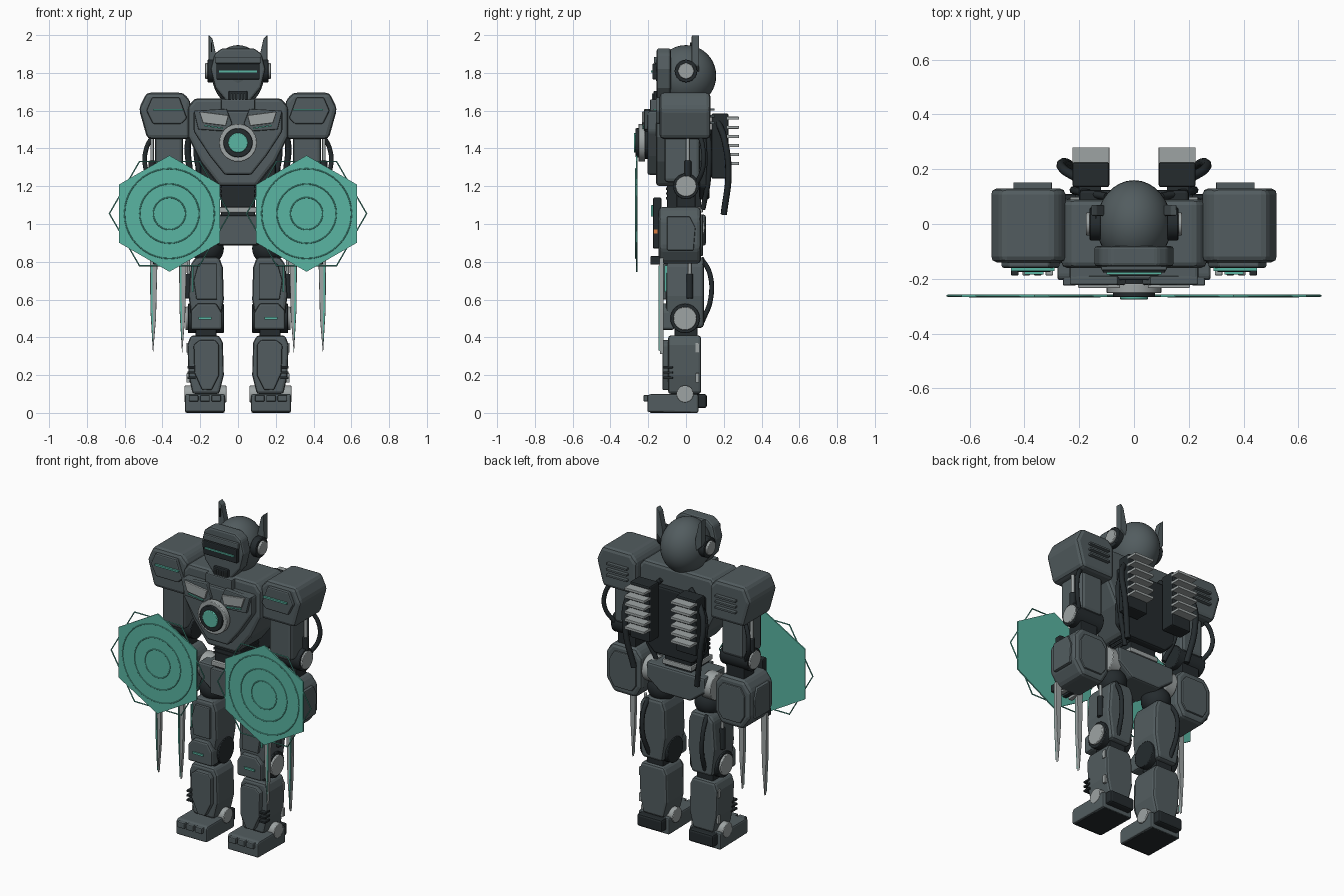
import bpy, bmesh, math
from mathutils import Vector, Matrix

def mat(name, c):
    m = bpy.data.materials.new(name)
    m.diffuse_color = (*c, 1)
    return m

BODY = mat("body_grey", (0.085, 0.108, 0.115))
DARK = mat("dark_grey", (0.018, 0.024, 0.027))
LIGHT = mat("light_metal", (0.34, 0.37, 0.37))
TEAL = mat("teal_glow", (0.10, 0.46, 0.36))
ORANGE = mat("orange_light", (0.7, 0.2, 0.05))

def finish(bm, name, m, bevel=0, smooth=False):
    bmesh.ops.recalc_face_normals(bm, faces=bm.faces)
    me = bpy.data.meshes.new(name)
    bm.to_mesh(me)
    bm.free()
    o = bpy.data.objects.new(name, me)
    bpy.context.collection.objects.link(o)
    me.materials.append(m)
    if bevel:
        b = o.modifiers.new("bevel", 'BEVEL')
        b.width, b.segments, b.limit_method = bevel, 2, 'ANGLE'
    if smooth:
        bpy.context.view_layer.objects.active = o
        o.select_set(True)
        bpy.ops.object.shade_smooth_by_angle(angle=math.radians(35))
        o.select_set(False)
    return o

def prism(name, pts, y0, y1, m=BODY, bevel=0.012, s=1, axis='y'):
    """Extrude an xz profile along y (or a yz profile along x); s mirrors in x."""
    bm = bmesh.new()
    def place(p, d):
        return (s * p[0], d, p[1]) if axis == 'y' else (s * d, p[0], p[1])
    a = [bm.verts.new(place(p, y0)) for p in pts]
    b = [bm.verts.new(place(p, y1)) for p in pts]
    bm.faces.new(a)
    bm.faces.new(b)
    for i in range(len(pts)):
        j = (i + 1) % len(pts)
        bm.faces.new((a[i], a[j], b[j], b[i]))
    return finish(bm, name, m, bevel)

def box(name, x, y, z, m=BODY, bevel=0.006, s=1):
    return prism(name, [(x[0], z[0]), (x[1], z[0]), (x[1], z[1]), (x[0], z[1])], y[0], y[1], m, bevel, s)

def cyl(name, c, r, depth, axis='x', m=LIGHT, s=1, seg=32, bevel=0.004):
    bm = bmesh.new()
    rot = {'x': Matrix.Rotation(math.pi / 2, 4, 'Y'), 'y': Matrix.Rotation(math.pi / 2, 4, 'X'), 'z': Matrix()}[axis]
    bmesh.ops.create_cone(bm, cap_ends=True, segments=seg, radius1=r, radius2=r, depth=depth,
                          matrix=Matrix.Translation((s * c[0], c[1], c[2])) @ rot)
    return finish(bm, name, m, bevel, True)

def ball(name, c, r, m=BODY, s=1):
    bm = bmesh.new()
    bmesh.ops.create_uvsphere(bm, u_segments=32, v_segments=20, radius=1,
                              matrix=Matrix.Translation((s * c[0], c[1], c[2])) @ Matrix.Diagonal((*r, 1)))
    return finish(bm, name, m, 0, True)

def tube(name, pts, r, m=DARK, s=1, cyclic=False, spline='BEZIER'):
    cu = bpy.data.curves.new(name, 'CURVE')
    cu.dimensions, cu.bevel_depth, cu.bevel_resolution, cu.use_fill_caps = '3D', r, 2, True
    sp = cu.splines.new(spline)
    P = sp.bezier_points if spline == 'BEZIER' else sp.points
    P.add(len(pts) - 1)
    for q, p in zip(P, pts):
        v = (s * p[0], p[1], p[2])
        if spline == 'BEZIER':
            q.co, q.handle_left_type, q.handle_right_type = v, 'AUTO', 'AUTO'
        else:
            q.co = (*v, 1)
    sp.use_cyclic_u = cyclic
    cu.materials.append(m)
    o = bpy.data.objects.new(name, cu)
    bpy.context.collection.objects.link(o)

def ring_pts(cx, y, cz, r, n, a0=0):
    return [(cx + r * math.cos(a0 + k * math.tau / n), y, cz + r * math.sin(a0 + k * math.tau / n)) for k in range(n)]

def sym(pts):
    return pts + [(-x, z) for x, z in reversed(pts)]

# Head
ball("head", (0, 0, 1.785), (0.137, 0.16, 0.162))
prism("face_plate", sym([(0.05, 1.635), (0.12, 1.72), (0.145, 1.82), (0.125, 1.90), (0.085, 1.93)]), -0.155, -0.08)
box("brow", (-0.12, 0.12), (-0.17, -0.14), (1.85, 1.885))
box("visor", (-0.115, 0.115), (-0.178, -0.15), (1.765, 1.85), DARK)
box("visor_light", (-0.10, 0.10), (-0.185, -0.17), (1.803, 1.813), TEAL, 0)
box("mouth_guard", (-0.05, 0.05), (-0.172, -0.15), (1.655, 1.705), DARK)
for k in range(5):
    box("mouth_bar", (-0.038 + k * 0.017, -0.030 + k * 0.017), (-0.18, -0.17), (1.66, 1.69), BODY, 0)
cyl("neck", (0, 0, 1.65), 0.075, 0.12, 'z', DARK)
box("sensor_stick", (-0.143, -0.137), (0.02, 0.05), (1.91, 1.96), DARK, 0)

# Torso
prism("torso", sym([(0.1, 1.2), (0.2, 1.33), (0.265, 1.46), (0.265, 1.62), (0.23, 1.665)]), -0.16, 0.09, BODY, 0.02)
prism("chest_front", sym([(0.07, 1.26), (0.15, 1.36), (0.235, 1.49), (0.235, 1.6), (0.06, 1.6)]), -0.205, -0.14)
box("collar", (-0.09, 0.09), (-0.19, -0.06), (1.58, 1.66))
cyl("core_housing", (0, -0.205, 1.43), 0.085, 0.08, 'y', DARK)
cyl("core_ring", (0, -0.235, 1.43), 0.1, 0.035, 'y', LIGHT)
cyl("core_bezel", (0, -0.252, 1.43), 0.077, 0.03, 'y', DARK)
cyl("core_light", (0, -0.263, 1.43), 0.052, 0.024, 'y', TEAL)
prism("back_panel", sym([(0.13, 1.13), (0.2, 1.2), (0.2, 1.55)]), 0.07, 0.125, DARK)
box("waist", (-0.09, 0.09), (-0.1, 0.08), (1.03, 1.25), DARK)
for z in (1.13, 1.155, 1.18):
    box("waist_rib", (-0.095, 0.095), (-0.105, 0.085), (z, z + 0.012), DARK, 0)
box("belt", (-0.1, 0.1), (-0.12, 0.09), (1.06, 1.09), LIGHT)
prism("pelvis", sym([(0.10, 0.885), (0.2, 0.96), (0.2, 1.05)]), -0.10, 0.105)
box("pelvis_front", (-0.1, 0.1), (-0.13, -0.08), (0.89, 1.045))

for s in (-1, 1):
    # Head sides
    cyl("ear_base", (0.142, 0, 1.81), 0.06, 0.04, 'x', DARK, s)
    cyl("ear_cap", (0.16, 0, 1.81), 0.042, 0.03, 'x', LIGHT, s)
    prism("antenna", [(0.115, 1.8), (0.155, 1.84), (0.155, 2.0), (0.135, 1.98), (0.11, 1.87)], 0.03, 0.07, BODY, 0.004, s)
    # Chest vents
    prism("pectoral", [(0.03, 1.53), (0.06, 1.49), (0.21, 1.5), (0.235, 1.6), (0.06, 1.61)], -0.222, -0.19, BODY, 0.006, s)
    prism("chest_vent", [(0.065, 1.52), (0.185, 1.535), (0.205, 1.595), (0.05, 1.575)][::1], -0.234, -0.21, LIGHT, 0.004, s)
    prism("chest_light", [(0.08, 1.503), (0.18, 1.518), (0.18, 1.525), (0.08, 1.51)], -0.23, -0.21, TEAL, 0, s)
    # Backpack with cooling fins and hoses
    box("backpack", (0.09, 0.225), (0.135, 0.225), (1.24, 1.585), DARK, 0.008, s)
    box("backpack_mount", (0.12, 0.2), (0.08, 0.14), (1.3, 1.5), DARK, 0, s)
    for k in range(6):
        z = 1.32 + 0.048 * k
        box("cooling_fin", (0.09, 0.225), (0.21, 0.28), (z - 0.008, z + 0.008), LIGHT, 0.002, s)
    tube("back_hose", [(0.21, 0.17, 1.54), (0.258, 0.2, 1.46), (0.255, 0.225, 1.28), (0.215, 0.2, 1.05)], 0.017, DARK, s)
    tube("side_hose", [(0.1, 0.1, 1.58), (0.21, 0.12, 1.45), (0.2, 0.12, 1.25), (0.14, 0.09, 1.08)], 0.014, DARK, s)
    # Shoulder
    prism("shoulder", [(0.25, 1.45), (0.48, 1.45), (0.525, 1.61), (0.485, 1.695), (0.29, 1.695), (0.25, 1.65)], -0.14, 0.13, BODY, 0.022, s)
    prism("shoulder_plate", [(0.27, 1.56), (0.3, 1.53), (0.45, 1.53), (0.485, 1.6), (0.455, 1.67), (0.31, 1.67)], -0.16, -0.13, BODY, 0.008, s)
    box("shoulder_light", (0.29, 0.45), (-0.172, -0.15), (1.6, 1.61), TEAL, 0, s)
    for k in range(3):
        z = 1.53 + k * 0.035
        box("shoulder_slat", (0.3, 0.44), (0.12, 0.152), (z, z + 0.012), DARK if k == 9 else BODY, 0.002, s)
    # Arm
    box("upper_arm", (0.29, 0.44), (-0.115, 0.075), (1.22, 1.48), BODY, 0.02, s)
    cyl("elbow", (0.37, 0, 1.2), 0.068, 0.19, 'x', DARK, s)
    cyl("elbow_cap", (0.465, 0, 1.2), 0.055, 0.02, 'x', LIGHT, s)
    cyl("arm_piston", (0.455, 0.01, 1.29), 0.018, 0.09, 'z', DARK, s)
    cyl("arm_piston_rod", (0.455, 0.01, 1.38), 0.009, 0.16, 'z', LIGHT, s)
    box("elbow_link", (0.31, 0.43), (-0.05, 0.05), (1.06, 1.2), DARK, 0.005, s)
    tube("arm_hose", [(0.44, 0.07, 1.48), (0.485, 0.09, 1.4), (0.49, 0.09, 1.3), (0.44, 0.05, 1.2)], 0.013, DARK, s)
    prism("forearm", [(0.25, 0.86), (0.29, 0.79), (0.44, 0.79), (0.495, 0.87), (0.495, 1.03), (0.45, 1.09), (0.29, 1.09), (0.25, 1.04)], -0.145, 0.08, BODY, 0.022, s)
    prism("forearm_back_panel", [(0.28, 0.87), (0.31, 0.83), (0.43, 0.83), (0.46, 0.88), (0.46, 1.0), (0.43, 1.05), (0.31, 1.05), (0.28, 1.01)], 0.07, 0.09, BODY, 0.006, s)
    prism("forearm_side_panel", [(-0.1, 0.86), (0.04, 0.86), (0.05, 0.98), (0.02, 1.04), (-0.1, 1.04)], 0.48, 0.505, BODY, 0.006, s, 'x')
    # Shield emitter and claws
    box("emitter", (0.3, 0.43), (-0.175, -0.13), (0.87, 1.14), DARK, 0.008, s)
    box("emitter_light", (0.33, 0.4), (-0.185, -0.165), (1.04, 1.1), TEAL, 0.003, s)
    box("status_light", (0.42, 0.437), (-0.172, -0.15), (0.95, 0.97), ORANGE, 0, s)
    for k in range(4):
        x = 0.295 + k * 0.042
        box("knuckle", (x, x + 0.028), (-0.188, -0.12), (0.785, 0.83), DARK if k % 2 else LIGHT, 0.004, s)
    for x in (0.292, 0.446):
        prism("claw", [(x - 0.02, 0.82), (x + 0.02, 0.82), (x + 0.018, 0.55), (x + 0.004, 0.31), (x - 0.012, 0.5)], -0.14, -0.118, LIGHT, 0.003, s)
        prism("claw_edge", [(x + 0.008, 0.78), (x + 0.016, 0.78), (x + 0.014, 0.55), (x + 0.003, 0.33)], -0.146, -0.135, TEAL, 0, s)
    # Energy shield: solid hexagon, turned hexagon outline and rings
    hexa = [(p[0], p[2]) for p in ring_pts(0.363, 0, 1.055, 0.308, 6, math.pi / 6)]
    prism("energy_shield", hexa, -0.266, -0.258, TEAL, 0, s)
    tube("shield_outline", ring_pts(0.363, -0.262, 1.055, 0.318, 6), 0.004, TEAL, s, True, 'POLY')
    for r in (0.085, 0.157, 0.238):
        tube("shield_ring", ring_pts(0.363, -0.266, 1.055, r, 40), 0.003, TEAL, s, True, 'POLY')
    # Hip and thigh
    cyl("hip_joint", (0.2, 0.02, 0.98), 0.08, 0.07, 'x', LIGHT, s)
    ball("hip_ball", (0.16, 0, 0.87), (0.085, 0.085, 0.085), DARK, s)
    prism("thigh", [(0.1, 0.45), (0.24, 0.45), (0.262, 0.62), (0.25, 0.79), (0.22, 0.825), (0.1, 0.825), (0.08, 0.77), (0.075, 0.6)], -0.105, 0.095, BODY, 0.018, s)
    prism("thigh_plate", [(0.11, 0.6), (0.22, 0.6), (0.235, 0.7), (0.21, 0.79), (0.11, 0.79)], -0.122, -0.09, BODY, 0.006, s)
    box("thigh_light", (0.235, 0.243), (-0.115, -0.1), (0.64, 0.78), TEAL, 0, s)
    tube("thigh_hose", [(0.2, 0.08, 0.82), (0.205, 0.125, 0.74), (0.2, 0.13, 0.6), (0.19, 0.085, 0.48)], 0.013, DARK, s)
    cyl("thigh_piston", (0.262, 0.02, 0.67), 0.018, 0.13, 'z', DARK, s)
    cyl("thigh_piston_rod", (0.262, 0.02, 0.76), 0.009, 0.1, 'z', LIGHT, s)
    # Knee
    cyl("knee_joint", (0.17, -0.005, 0.5), 0.078, 0.19, 'x', DARK, s)
    cyl("knee_cap", (0.265, -0.005, 0.5), 0.062, 0.025, 'x', LIGHT, s)
    prism("knee_plate", [(0.085, 0.44), (0.25, 0.44), (0.25, 0.54), (0.215, 0.58), (0.115, 0.58), (0.085, 0.53)], -0.135, -0.06, BODY, 0.012, s)
    box("knee_light", (0.14, 0.21), (-0.143, -0.12), (0.495, 0.507), TEAL, 0, s)
    box("knee_link", (0.115, 0.225), (-0.06, 0.06), (0.36, 0.48), DARK, 0.005, s)
    # Shin
    prism("shin", [(0.1, 0.1), (0.24, 0.1), (0.262, 0.2), (0.268, 0.36), (0.25, 0.41), (0.1, 0.41), (0.08, 0.37), (0.075, 0.2)], -0.095, 0.08, BODY, 0.015, s)
    prism("shin_plate", [(0.14, 0.12), (0.19, 0.12), (0.23, 0.21), (0.235, 0.36), (0.205, 0.385), (0.12, 0.385), (0.1, 0.36), (0.1, 0.2)], -0.125, -0.08, BODY, 0.008, s)
    for k in range(3):
        box("shin_vent", (0.225, 0.268), (-0.12, -0.07), (0.18 + 0.028 * k, 0.192 + 0.028 * k), DARK, 0.002, s)
    for z in (0.16, 0.32):
        box("shin_stripe", (0.255, 0.272), (0.05, 0.07), (z, z + 0.05), LIGHT, 0.002, s)
    # Foot
    cyl("ankle", (0.172, -0.005, 0.1), 0.045, 0.22, 'x', LIGHT, s)
    prism("foot", [(-0.205, 0.005), (0.065, 0), (0.065, 0.1), (-0.19, 0.1), (-0.205, 0.09)], 0.07, 0.28, BODY, 0.014, s, 'x')
    box("sole", (0.08, 0.27), (-0.19, 0.06), (0, 0.02), DARK, 0.003, s)
    box("heel", (0.09, 0.26), (0.05, 0.11), (0.025, 0.1), DARK, 0.012, s)
    for k in range(3):
        x = 0.09 + k * 0.06
        box("toe_pad", (x, x + 0.05), (-0.225, -0.18), (0.06, 0.095), BODY, 0.006, s)
